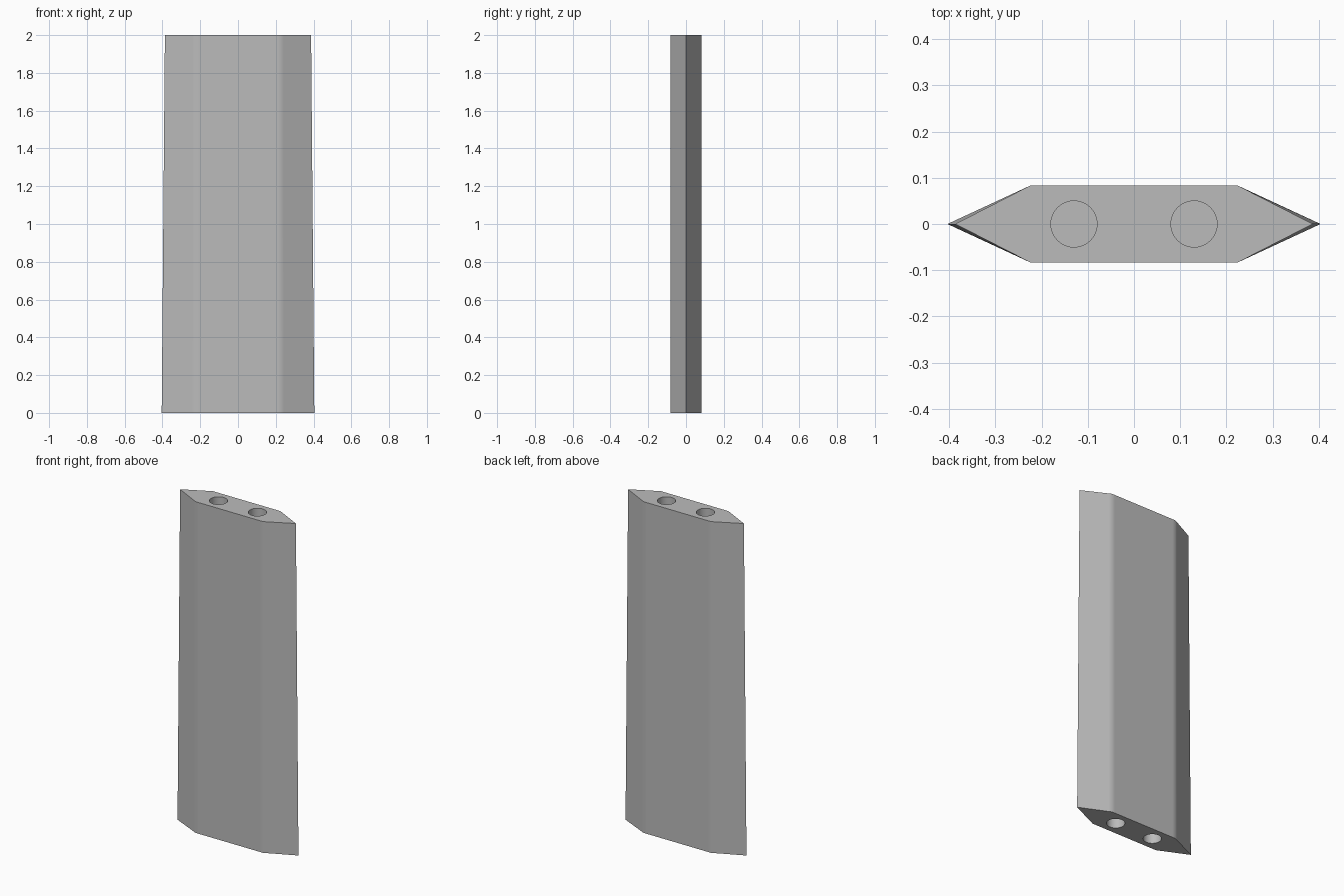
import bpy
import bmesh
import math

cube = bpy.data.objects.get("Cube")
if cube:
    bpy.data.objects.remove(cube, do_unlink=True)

HEIGHT = 2.0
FLAT_X, FLAT_Y = 0.225, 0.083      # corner between flat face and bevelled edge
TIP_BOTTOM, TIP_TOP = 0.404, 0.387  # half widths, slightly tapered
HOLE_X, HOLE_R, HOLE_DEPTH = 0.13, 0.05, 0.3

grey = bpy.data.materials.new("plain grey")
grey.use_nodes = True
colour = (0.5, 0.5, 0.5, 1.0)
grey.diffuse_color = colour
grey.node_tree.nodes["Principled BSDF"].inputs["Base Color"].default_value = colour


def section(tip):
    """Six-sided outline with support points that keep the long corners crisp."""
    t = 0.1
    near = (FLAT_X + (tip - FLAT_X) * t, FLAT_Y * (1 - t))
    quarter = [(tip, 0), near, (FLAT_X, FLAT_Y), (FLAT_X - 0.02, FLAT_Y)]
    upper = quarter + [(-x, y) for x, y in reversed(quarter)]
    return upper + [(x, -y) for x, y in reversed(upper[1:-1])]


# Tapered body lofted between the bottom and top outlines
bm = bmesh.new()
low = [bm.verts.new((x, y, 0)) for x, y in section(TIP_BOTTOM)]
high = [bm.verts.new((x, y, HEIGHT)) for x, y in section(TIP_TOP)]
n = len(low)
for i in range(n):
    j = (i + 1) % n
    bm.faces.new((low[i], low[j], high[j], high[i]))
bm.faces.new(list(reversed(low)))
bm.faces.new(high)
bmesh.ops.recalc_face_normals(bm, faces=bm.faces[:])
mesh = bpy.data.meshes.new("blade_body")
bm.to_mesh(mesh)
bm.free()
mesh.materials.append(grey)
body = bpy.data.objects.new("blade_body", mesh)
bpy.context.collection.objects.link(body)
bpy.context.view_layer.objects.active = body

# Two blind round holes in each end
for x in (-HOLE_X, HOLE_X):
    for z in (0, HEIGHT):
        bpy.ops.mesh.primitive_cylinder_add(
            vertices=48, radius=HOLE_R, depth=2 * HOLE_DEPTH, location=(x, 0, z))
        cutter = bpy.context.object
        cutter.name = "hole_cutter"
        cutter.hide_render = True
        cutter.data.materials.append(grey)
        bpy.context.view_layer.objects.active = body
        cut = body.modifiers.new("hole", "BOOLEAN")
        cut.operation = "DIFFERENCE"
        cut.solver = "EXACT"
        cut.object = cutter
        bpy.ops.object.modifier_apply(modifier=cut.name)
        bpy.data.objects.remove(cutter, do_unlink=True)

# Soft long corners, sharp tips and rims
bpy.ops.object.select_all(action="DESELECT")
body.select_set(True)
bpy.context.view_layer.objects.active = body
bpy.ops.object.shade_smooth_by_angle(angle=math.radians(30))
